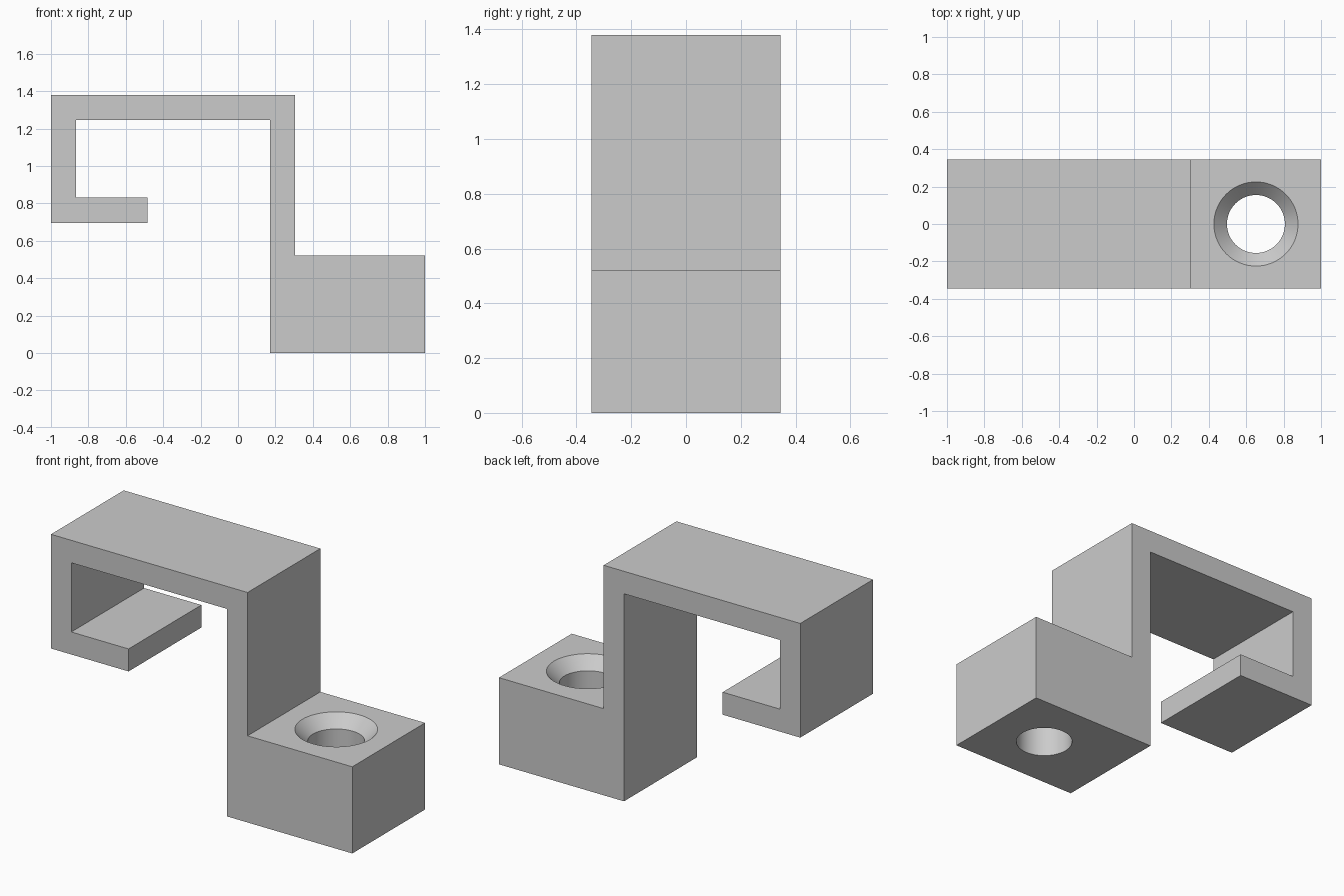
import bpy
import bmesh
from math import radians
from mathutils import Matrix, Vector

cube = bpy.data.objects.get("Cube")
if cube:
    bpy.data.objects.remove(cube, do_unlink=True)

HALF_DEPTH = 0.345
BLOCK_TOP = 0.52
HOLE_X = 0.652
BORE_R, SINK_R, SINK_DEPTH = 0.155, 0.225, 0.07
SEGMENTS = 64

grey = bpy.data.materials.new("plain grey")
grey.use_nodes = True
grey.diffuse_color = (0.6, 0.6, 0.6, 1)
grey.node_tree.nodes["Principled BSDF"].inputs["Base Color"].default_value = (0.6, 0.6, 0.6, 1)


def make_object(name, bm):
    bmesh.ops.recalc_face_normals(bm, faces=bm.faces[:])
    mesh = bpy.data.meshes.new(name)
    bm.to_mesh(mesh)
    bm.free()
    mesh.materials.append(grey)
    obj = bpy.data.objects.new(name, mesh)
    bpy.context.collection.objects.link(obj)
    return obj


# Bracket: side profile of block, post, bridge and hooked lip, extruded in depth
profile = [(0.17, 0), (1, 0), (1, BLOCK_TOP), (0.305, BLOCK_TOP),
           (0.305, 1.38), (-1, 1.38), (-1, 0.695), (-0.485, 0.695),
           (-0.485, 0.83), (-0.865, 0.83), (-0.865, 1.245), (0.17, 1.245)]
bm = bmesh.new()
face = bm.faces.new([bm.verts.new((x, -HALF_DEPTH, z)) for x, z in profile])
extruded = bmesh.ops.extrude_face_region(bm, geom=[face])
bmesh.ops.translate(bm, vec=(0, 2 * HALF_DEPTH, 0),
                    verts=[g for g in extruded["geom"] if isinstance(g, bmesh.types.BMVert)])
bracket = make_object("hook_bracket", bm)

# Screw hole cutter: lathed bore with a countersunk mouth
margin = 0.05
lathe = [(0, -margin), (BORE_R, -margin), (BORE_R, BLOCK_TOP - SINK_DEPTH),
         (SINK_R, BLOCK_TOP), (SINK_R, BLOCK_TOP + margin), (0, BLOCK_TOP + margin)]
bm = bmesh.new()
points = [bm.verts.new((r, 0, z)) for r, z in lathe]
edges = [bm.edges.new(pair) for pair in zip(points, points[1:])]
bmesh.ops.spin(bm, geom=points + edges, cent=(0, 0, 0), axis=(0, 0, 1),
               angle=radians(360), steps=SEGMENTS, use_merge=True)
bmesh.ops.remove_doubles(bm, verts=bm.verts[:], dist=0.0001)
bmesh.ops.transform(bm, matrix=Matrix.Translation(Vector((HOLE_X, 0, 0))), verts=bm.verts[:])
cutter = make_object("screw_hole_cutter", bm)
cutter.hide_render = True

# Cut the hole, then drop the cutter
cut = bracket.modifiers.new("screw hole", "BOOLEAN")
cut.operation = "DIFFERENCE"
cut.solver = "EXACT"
cut.object = cutter
bpy.ops.object.select_all(action="DESELECT")
bracket.select_set(True)
bpy.context.view_layer.objects.active = bracket
bpy.ops.object.modifier_apply(modifier=cut.name)
bpy.data.objects.remove(cutter, do_unlink=True)

# Smooth hole walls, crisp edges elsewhere
bpy.ops.object.shade_smooth_by_angle(angle=radians(30))
